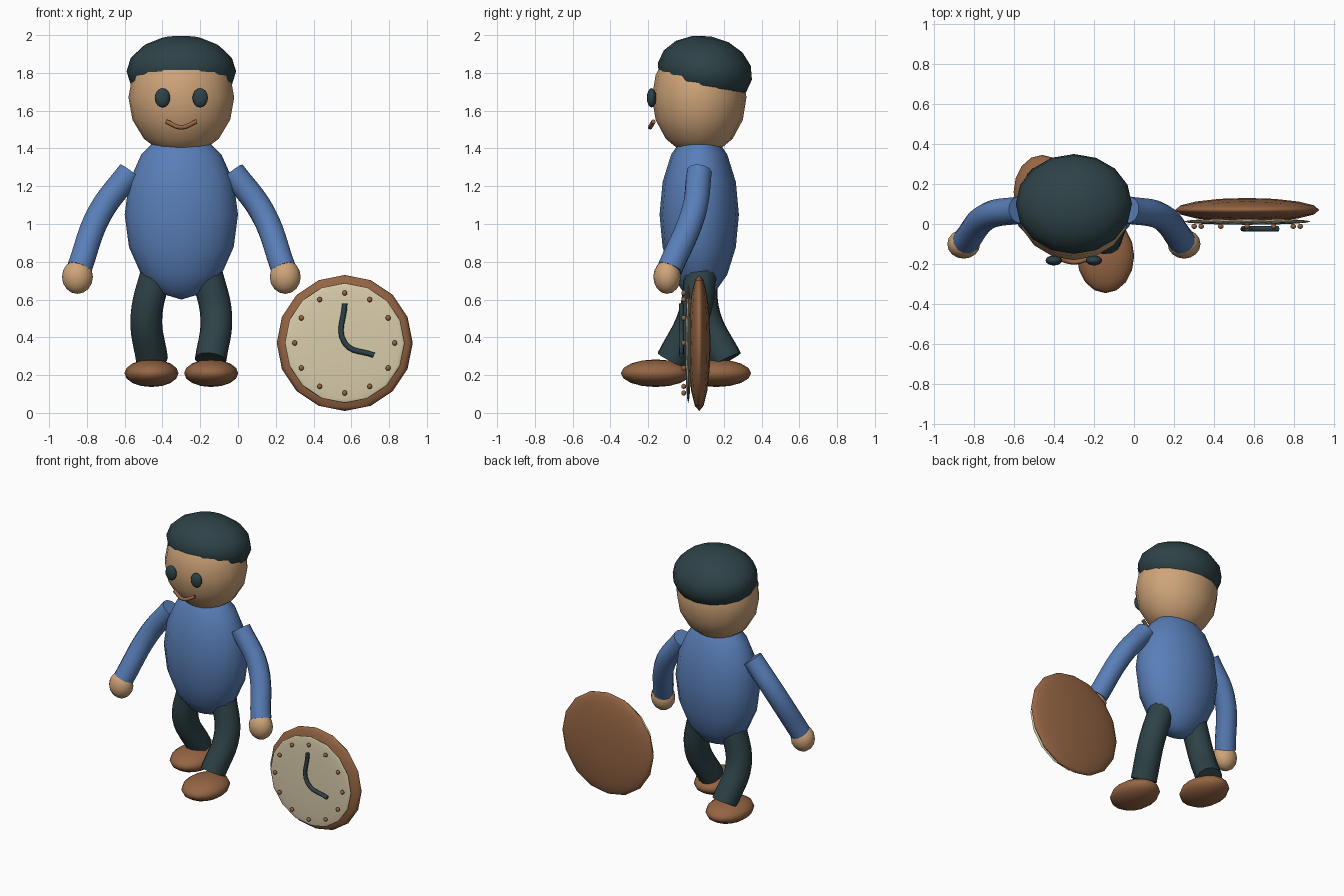
import bpy
from math import radians, sin, cos, pi

if "Cube" in bpy.data.objects:
    bpy.data.objects.remove(bpy.data.objects["Cube"])


def material(name, rgb):
    m = bpy.data.materials.new(name)
    m.use_nodes = True
    m.diffuse_color = (*rgb, 1)
    m.node_tree.nodes["Principled BSDF"].inputs["Base Color"].default_value = (*rgb, 1)
    return m


skin = material("skin", (0.62, 0.37, 0.19))
blue = material("blue cloth", (0.10, 0.21, 0.48))
dark = material("dark teal", (0.027, 0.055, 0.063))
brown = material("brown", (0.30, 0.13, 0.057))
cream = material("cream", (0.70, 0.61, 0.41))


def ball(name, center, radii, mat, tilt=0, segments=16, rings=8):
    bpy.ops.mesh.primitive_uv_sphere_add(
        segments=segments, ring_count=rings, radius=1, location=center,
        rotation=(radians(tilt), 0, 0))
    ob = bpy.context.object
    ob.name = name
    ob.scale = radii
    ob.data.materials.append(mat)
    bpy.ops.object.shade_smooth()
    return ob


def tube(name, points, radius, mat, detail=4):
    curve = bpy.data.curves.new(name, "CURVE")
    curve.dimensions = "3D"
    curve.bevel_depth = radius
    curve.bevel_resolution = detail
    curve.resolution_u = 6
    curve.use_fill_caps = True
    spline = curve.splines.new("BEZIER")
    spline.bezier_points.add(len(points) - 1)
    for bp, co in zip(spline.bezier_points, points):
        bp.co = co
        bp.handle_left_type = bp.handle_right_type = "AUTO"
    curve.materials.append(mat)
    ob = bpy.data.objects.new(name, curve)
    bpy.context.collection.objects.link(ob)
    bpy.ops.object.select_all(action="DESELECT")
    ob.select_set(True)
    bpy.context.view_layer.objects.active = ob
    bpy.ops.object.convert(target="MESH")
    bpy.ops.object.shade_smooth_by_angle(angle=radians(50))
    return ob


CX, CY = -0.3, 0.07  # figure's centre line

# Torso, head and cap
ball("torso", (CX, CY, 1.05), (0.30, 0.21, 0.45), blue)
ball("head", (CX, CY, 1.67), (0.28, 0.25, 0.31), skin)
ball("cap", (CX, 0.10, 1.808), (0.29, 0.253, 0.188), dark, tilt=-10)

# Mouth
tube("mouth", [(CX - 0.08, -0.172, 1.542), (CX, -0.19, 1.512), (CX + 0.08, -0.172, 1.542)],
     0.012, brown, 2)

# Paired parts: s = 1 is the figure's left, stepping forward
for side, s in (("left", 1), ("right", -1)):
    def x(offset):
        return CX + s * offset

    def step(offset):
        return CY - s * offset

    ball(side + "_eye", (x(0.1), -0.182, 1.668), (0.041, 0.025, 0.051), dark)
    tube(side + "_arm", [(x(0.27), 0.07, 1.275), (x(0.43), 0.04, 1.06), (x(0.54), -0.085, 0.765)],
         0.068, blue)
    ball(side + "_hand", (x(0.55), -0.1, 0.72), (0.082, 0.073, 0.09), skin)
    tube(side + "_leg", [(x(0.13), CY + 0.01, 0.755), (x(0.185), step(0.03), 0.51),
                         (x(0.155), step(0.145), 0.28)], 0.085, dark)
    ball(side + "_shoe", (x(0.158), -s * 0.16, 0.21), (0.143, 0.185, 0.073), brown)

# Clock rim and dial
KX, KZ = 0.565, 0.37
ball("clock_rim", (KX, 0.07, KZ), (0.36, 0.06, 0.36), brown)
ball("clock_dial", (KX, 0.012, KZ), (0.317, 0.016, 0.317), cream)

# Hour markers
for i in range(12):
    a = i * pi / 6
    ball("hour_marker", (KX + 0.265 * sin(a), -0.012, KZ + 0.265 * cos(a)),
         (0.014, 0.013, 0.014), brown, segments=10, rings=6)

# Clock hands, one bent rod
tube("clock_hands", [(KX, -0.024, 0.58), (KX, -0.024, KZ), (KX + 0.155, -0.024, 0.305)],
     0.014, dark, 2)
